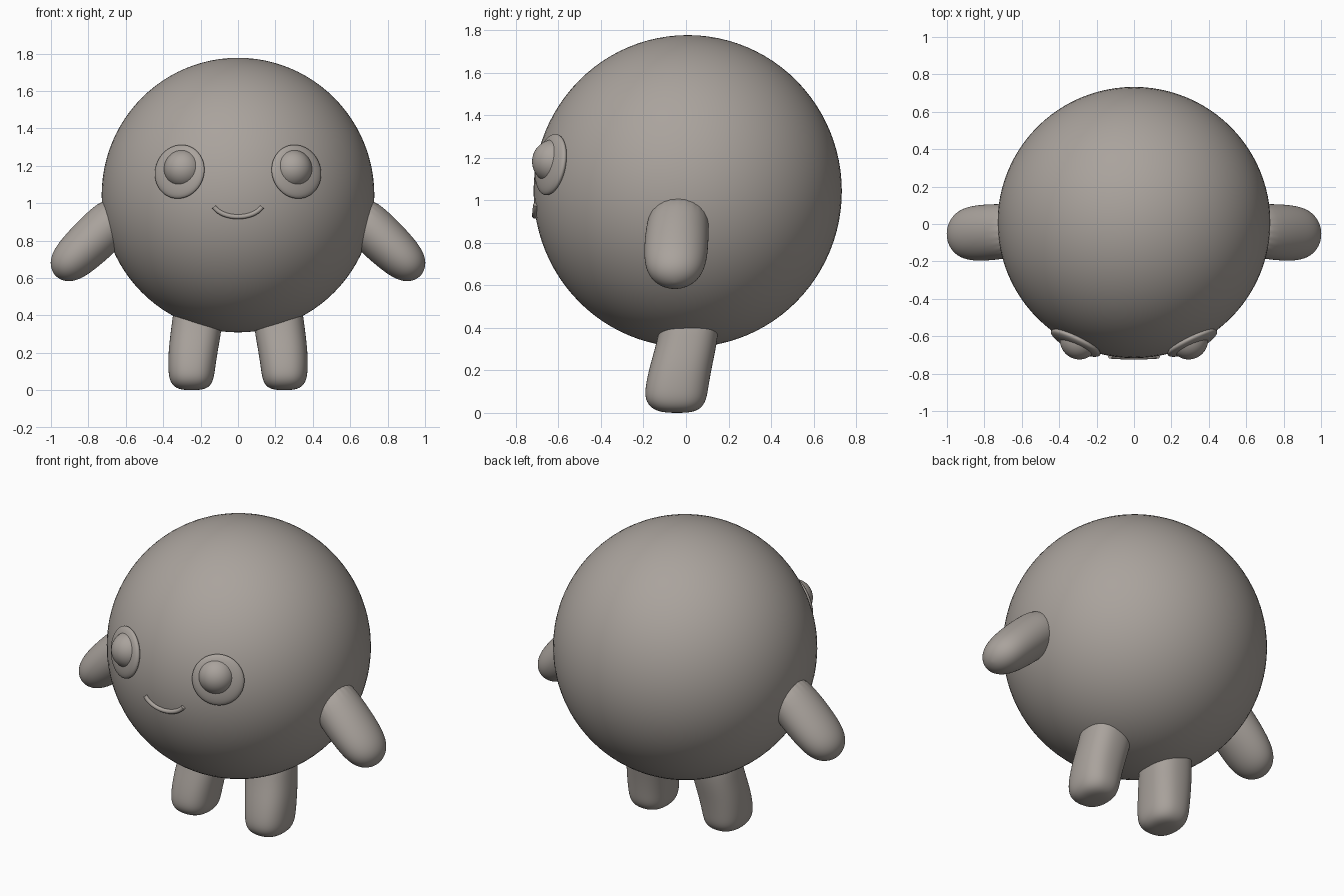
import bpy, bmesh, math
from mathutils import Vector, Matrix

if "Cube" in bpy.data.objects:
    bpy.data.objects.remove(bpy.data.objects["Cube"])

clay = bpy.data.materials.new("warm_grey")
clay.diffuse_color = (0.40, 0.365, 0.335, 1)
clay.use_nodes = True
clay.node_tree.nodes["Principled BSDF"].inputs["Base Color"].default_value = clay.diffuse_color

BODY_C = Vector((0, 0.008, 1.043))
BODY_R = Vector((0.729, 0.725, 0.734))


def finish(name, bm):
    """Turn a bmesh into a smooth object."""
    bmesh.ops.recalc_face_normals(bm, faces=bm.faces)
    me = bpy.data.meshes.new(name)
    bm.to_mesh(me)
    bm.free()
    me.materials.append(clay)
    for p in me.polygons:
        p.use_smooth = True
    ob = bpy.data.objects.new(name, me)
    bpy.context.collection.objects.link(ob)
    return ob


def ball(name, centre, radii, normal=Vector((0, 0, 1)), seg=64):
    """Ellipsoid whose local z follows the given normal."""
    bm = bmesh.new()
    rot = Vector(normal).to_track_quat('Z', 'Y').to_matrix().to_4x4()
    mat = Matrix.Translation(centre) @ rot @ Matrix.Diagonal((*radii, 1))
    bmesh.ops.create_uvsphere(bm, u_segments=seg, v_segments=seg // 2, radius=1, matrix=mat)
    return finish(name, bm)


def loft(name, rings, u, v, power=2.0, seg=24):
    """Skin rings given as (centre, radius along u, radius along v)."""
    bm = bmesh.new()
    loops = []
    for c, ru, rv in rings:
        loop = []
        for i in range(seg):
            a = 2 * math.pi * i / seg
            cu, sv = math.cos(a), math.sin(a)
            pu = math.copysign(abs(cu) ** (2 / power), cu) * ru
            pv = math.copysign(abs(sv) ** (2 / power), sv) * rv
            loop.append(bm.verts.new(Vector(c) + u * pu + v * pv))
        loops.append(loop)
    for a, b in zip(loops, loops[1:]):
        for i in range(seg):
            j = (i + 1) % seg
            bm.faces.new((a[i], a[j], b[j], b[i]))
    bm.faces.new(loops[0])
    bm.faces.new(loops[-1])
    ob = finish(name, bm)
    ob.modifiers.new("smooth", 'SUBSURF').levels = 2
    ob.modifiers["smooth"].render_levels = 2
    return ob


def body_y(x, z):
    """Front surface of the body at x, z."""
    k = 1 - (x / BODY_R.x) ** 2 - ((z - BODY_C.z) / BODY_R.z) ** 2
    return BODY_C.y - BODY_R.y * math.sqrt(k)


# Round body
ball("body", BODY_C, BODY_R, seg=96)

# (distance along arm, thickness, width, y centre)
ARM = [(-0.28, .12, .14, -.03), (-0.1, .13, .15, -.042), (0, .127, .152, -.046),
       (.1, .119, .147, -.05), (.17, .102, .127, -.052), (.215, .073, .09, -.053),
       (.238, .037, .045, -.053), (.244, .006, .008, -.053)]
# (x, y, z, x radius, y radius)
LEG = [(.205, .03, .52, .13, .135), (.217, .012, .36, .137, .142), (.238, -.022, .23, .134, .147),
       (.248, -.044, .12, .127, .15), (.249, -.048, .06, .12, .145), (.248, -.046, .022, .1, .118),
       (.247, -.043, .004, .066, .08), (.247, -.042, 0, .02, .025)]

for s, side in ((-1, "left"), (1, "right")):
    # Arm slanting down and outward
    rings = [((s * (.80 + .72 * t), y, .78 - .69 * t), w, th) for t, th, w, y in ARM]
    loft(side + "_arm", rings, Vector((0, 1, 0)), Vector((s * .69, 0, .72)))

    # Stubby leg leaning forward
    rings = [((s * x, y, z), rx, ry) for x, y, z, rx, ry in LEG]
    loft(side + "_leg", rings, Vector((1, 0, 0)), Vector((0, 1, 0)), power=2.4)

    # Eye: shallow outer lens with a round pupil on it
    c = Vector((s * .312, body_y(.312, 1.168), 1.168))
    ball(side + "_eye", c, (.146, .146, .036), c - BODY_C, 48)
    ball(side + "_pupil", (s * .292, -.62, 1.182), (.104, .104, .104), seg=48)

# Smiling mouth: tube along an arc on the body
rings = []
N = 20
for i in range(N + 1):
    a = math.radians(-68 + 136 * i / N)
    x, z = .138 * math.sin(a), 1.012 - .085 * math.cos(a)
    rings.append((x, body_y(x, z) - .004, z))
cu = bpy.data.curves.new("mouth", 'CURVE')
cu.dimensions = '3D'
cu.bevel_depth = .013
cu.bevel_resolution = 3
cu.use_fill_caps = True
sp = cu.splines.new('POLY')
sp.points.add(N)
for p, co in zip(sp.points, rings):
    p.co = (*co, 1)
cu.materials.append(clay)
bpy.context.collection.objects.link(bpy.data.objects.new("mouth", cu))
